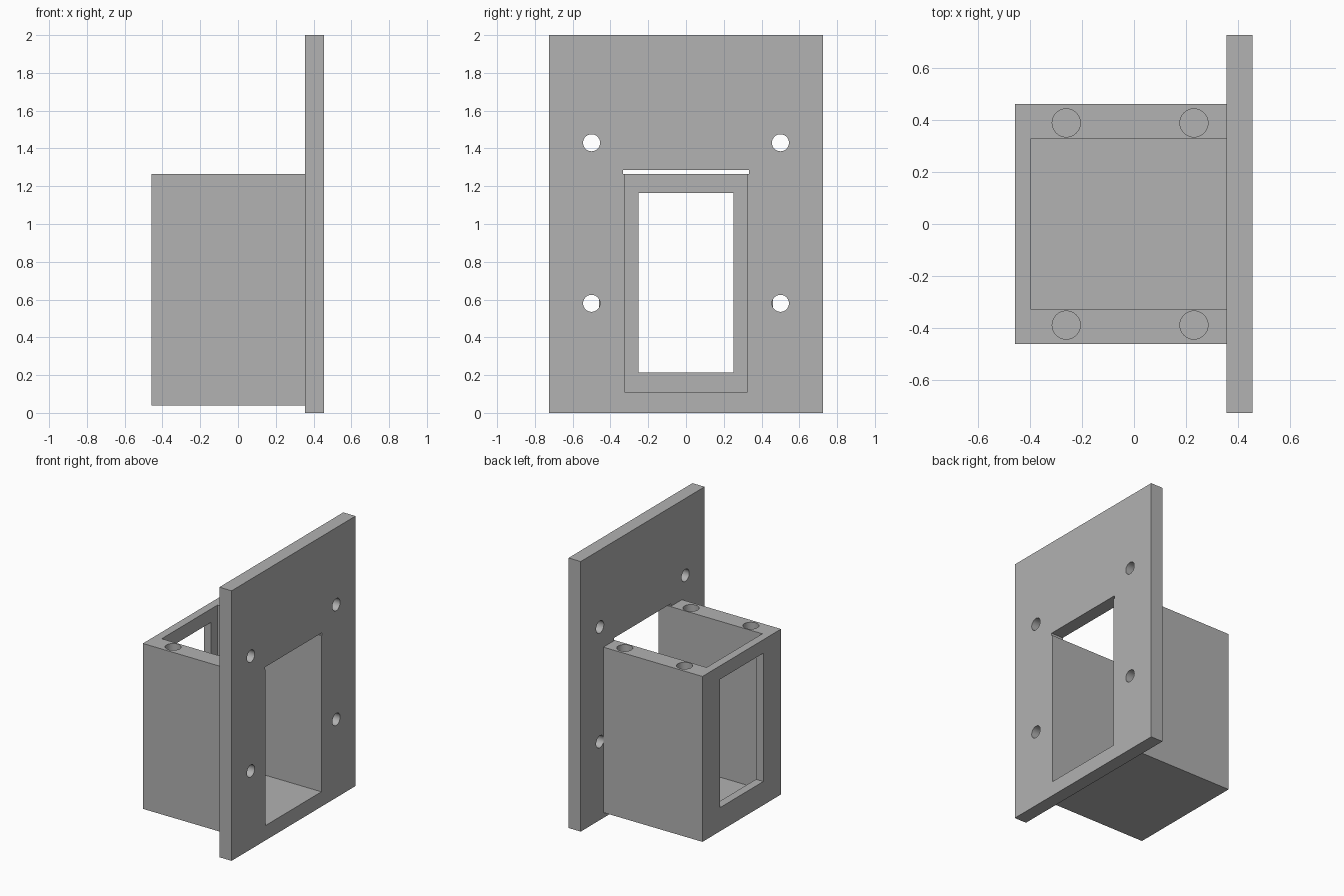
import bpy
from mathutils import Vector

cube = bpy.data.objects.get("Cube")
if cube:
    bpy.data.objects.remove(cube, do_unlink=True)

GREY = (0.445, 0.445, 0.445, 1)
grey = bpy.data.materials.new("plain grey")
grey.use_nodes = True
grey.diffuse_color = GREY
grey.node_tree.nodes["Principled BSDF"].inputs["Base Color"].default_value = GREY


def block(name, low, high):
    """Box between two opposite corners."""
    low, high = Vector(low), Vector(high)
    bpy.ops.mesh.primitive_cube_add(size=1, location=(low + high) / 2)
    obj = bpy.context.object
    obj.name = name
    obj.scale = high - low
    bpy.ops.object.transform_apply(location=True, rotation=False, scale=True)
    obj.data.materials.append(grey)
    return obj


def drill(name, radius, depth, centre, axis):
    """Round cutter running along the given axis."""
    turn = Vector(axis).to_track_quat("Z", "Y").to_euler()
    bpy.ops.mesh.primitive_cylinder_add(vertices=40, radius=radius, depth=depth,
                                        location=centre, rotation=turn)
    obj = bpy.context.object
    obj.name = name
    obj.data.materials.append(grey)
    return obj


def cut(target, cutters):
    """Subtract the cutters, then discard them."""
    for cutter in cutters:
        cutter.hide_render = True
        bpy.context.view_layer.objects.active = target
        mod = target.modifiers.new("cut", "BOOLEAN")
        mod.operation = "DIFFERENCE"
        mod.solver = "EXACT"
        mod.object = cutter
        bpy.ops.object.modifier_apply(modifier=mod.name)
        bpy.data.objects.remove(cutter, do_unlink=True)
    bpy.ops.object.select_all(action="DESELECT")
    target.select_set(True)
    bpy.context.view_layer.objects.active = target
    bpy.ops.object.shade_smooth_by_angle()


BACK, JOINT, FACE = -0.457, 0.355, 0.455
FLOOR, RIM = 0.11, 1.265
INNER = 0.326

# Mounting plate with its opening, clearance slot and four screw holes
plate = block("mounting_plate", (JOINT, -0.725, 0), (FACE, 0.725, 2))
cutters = [
    block("plate_opening", (0.2, -INNER, FLOOR), (0.6, INNER, RIM + 0.01)),
    block("plate_slot", (0.2, -0.334, RIM), (0.6, 0.334, 1.285)),
]
for y in (-0.5, 0.5):
    for z in (0.58, 1.43):
        cutters.append(drill("plate_hole", 0.045, 0.4, (0.4, y, z), (1, 0, 0)))
cut(plate, cutters)

# Open-topped housing with a rear window and blind holes in the side walls
housing = block("housing", (BACK, -0.46, 0.04), (JOINT, 0.46, RIM))
cutters = [
    block("housing_cavity", (-0.397, -INNER, FLOOR), (0.6, INNER, 1.5)),
    block("rear_window", (-0.6, -0.252, 0.215), (-0.3, 0.252, 1.165)),
]
for x in (-0.26, 0.23):
    for y in (-0.388, 0.388):
        cutters.append(drill("wall_hole", 0.054, 0.8, (x, y, RIM), (0, 0, 1)))
cut(housing, cutters)
